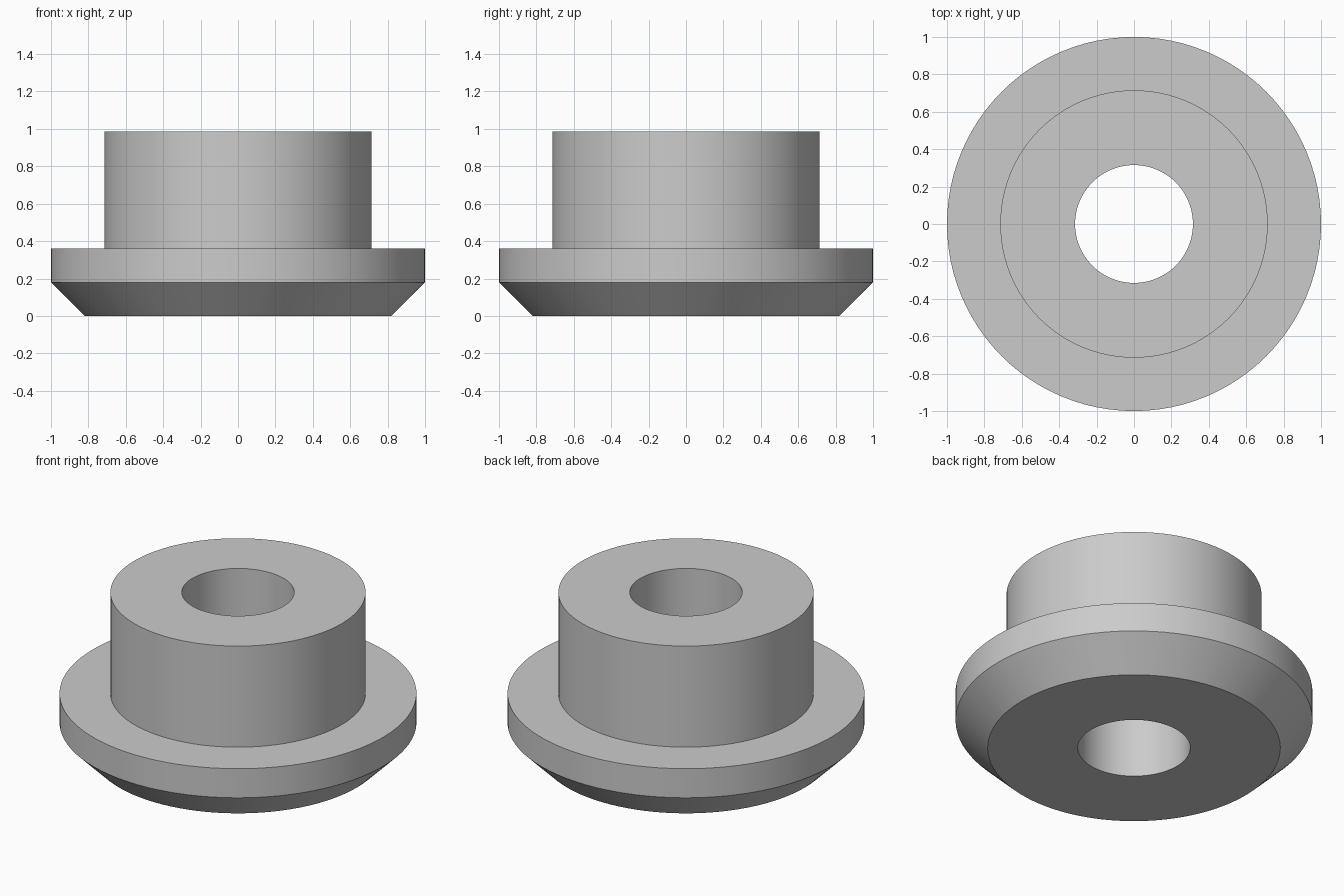
import bpy
import bmesh
import math

cube = bpy.data.objects.get("Cube")
if cube:
    bpy.data.objects.remove(cube, do_unlink=True)

SEGMENTS = 96

# Plain grey finish
grey = bpy.data.materials.new("plain grey")
grey.use_nodes = True
colour = (0.6, 0.6, 0.6, 1)
grey.diffuse_color = colour
grey.node_tree.nodes["Principled BSDF"].inputs["Base Color"].default_value = colour


def lathe(name, profile, material):
    """Spin a closed (radius, height) profile around the z axis."""
    bm = bmesh.new()
    rings = []
    for i in range(SEGMENTS):
        a = 2 * math.pi * i / SEGMENTS
        rings.append([bm.verts.new((r * math.cos(a), r * math.sin(a), z))
                      for r, z in profile])
    count = len(profile)
    for i in range(SEGMENTS):
        here, there = rings[i], rings[(i + 1) % SEGMENTS]
        for j in range(count):
            k = (j + 1) % count
            bm.faces.new((here[j], there[j], there[k], here[k]))
    bmesh.ops.recalc_face_normals(bm, faces=bm.faces)
    mesh = bpy.data.meshes.new(name)
    bm.to_mesh(mesh)
    bm.free()
    mesh.materials.append(material)
    obj = bpy.data.objects.new(name, mesh)
    bpy.context.collection.objects.link(obj)
    bpy.ops.object.select_all(action="DESELECT")
    obj.select_set(True)
    bpy.context.view_layer.objects.active = obj
    bpy.ops.object.shade_smooth_by_angle(angle=math.radians(30))
    return obj


# Bored hub on a flange with a chamfered underside
bore, hub, flange, base = 0.315, 0.715, 1.0, 0.82
chamfer_top, flange_top, hub_top = 0.18, 0.36, 0.985
lathe("flanged_bushing", [
    (bore, 0), (base, 0), (flange, chamfer_top), (flange, flange_top),
    (hub, flange_top), (hub, hub_top), (bore, hub_top),
], grey)
